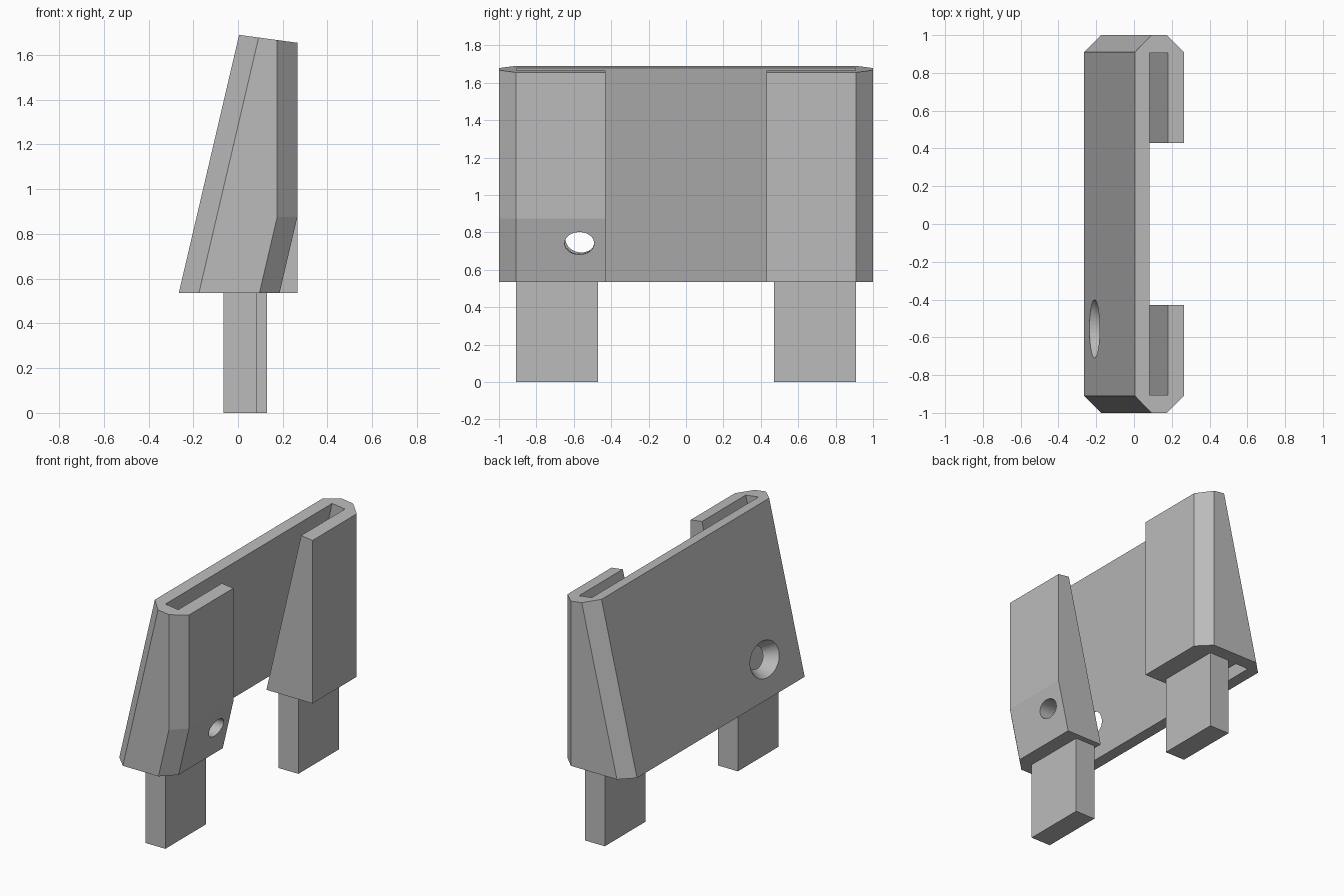
import bpy, bmesh, math

if "Cube" in bpy.data.objects:
    bpy.data.objects.remove(bpy.data.objects["Cube"])

grey = bpy.data.materials.new("light grey")
grey.use_nodes = True
grey.diffuse_color = (0.5, 0.5, 0.5, 1)
grey.node_tree.nodes["Principled BSDF"].inputs["Base Color"].default_value = grey.diffuse_color


def loft(name, rings):
    """Skin a stack of matching point loops and cap both ends."""
    bm = bmesh.new()
    loops = [[bm.verts.new(p) for p in ring] for ring in rings]
    for a, b in zip(loops, loops[1:]):
        for i in range(len(a)):
            j = (i + 1) % len(a)
            bm.faces.new((a[i], a[j], b[j], b[i]))
    bm.faces.new(loops[0])
    bm.faces.new(loops[-1])
    bmesh.ops.recalc_face_normals(bm, faces=bm.faces)
    mesh = bpy.data.meshes.new(name)
    bm.to_mesh(mesh)
    bm.free()
    mesh.materials.append(grey)
    obj = bpy.data.objects.new(name, mesh)
    bpy.context.collection.objects.link(obj)
    return obj


BASE, BEND, TOP = 0.535, 0.875, 1.69   # key heights
LEAN, FALL = 0.27 / 1.155, 0.135       # back lean, slope of the top
BACK, FRONT, CUT = -0.265, 0.265, 0.09


def leaning(offset, y, z):
    """Point that follows the leaning back; z None puts it on the sloped top."""
    if z is None:
        z = BASE + (TOP - BASE - FALL * (BACK + offset - 0.005)) / (1 + FALL * LEAN)
    return (BACK + offset + LEAN * (z - BASE), y, z)


def upright(x, y, z):
    return (x, y, TOP - FALL * (x - 0.005) if z is None else z)


def half_section(side, z):
    """Half of the C-shaped section: back, chamfers, hook and slot."""
    front = FRONT
    if side < 0 and z is not None:
        front -= LEAN * (BEND - z)     # this hook tapers below the bend
    return [leaning(0, side * 0.91, z), leaning(CUT, side, z),
            upright(front - CUT, side, z), upright(front, side * 0.91, z),
            upright(front, side * 0.43, z), leaning(0.18, side * 0.43, z),
            leaning(0.18, side * 0.905, z), leaning(0.08, side * 0.905, z)]


# Body with its two hooks
body = loft("clip_body", [half_section(-1, z) + half_section(1, z)[::-1]
                          for z in (BASE, BEND, None)])


# Countersunk hole through the back plate and one hook
def oval(x, y, z, ry, rz, n=40):
    turns = [2 * math.pi * i / n for i in range(n)]
    return [(x + LEAN * rz * math.sin(t), y + ry * math.cos(t), z + rz * math.sin(t))
            for t in turns]


cutter = loft("hole_cutter", [oval(-0.29, -0.55, 0.785, 0.227, 0.158),
                              oval(-0.21, -0.555, 0.775, 0.155, 0.115),
                              oval(-0.13, -0.56, 0.765, 0.083, 0.072),
                              oval(-0.03, -0.57, 0.745, 0.079, 0.06),
                              oval(0.32, -0.57, 0.74, 0.079, 0.06)])
cutter.hide_render = True
cut = body.modifiers.new("hole", 'BOOLEAN')
cut.operation, cut.solver, cut.object = 'DIFFERENCE', 'EXACT', cutter
bpy.context.view_layer.objects.active = body
bpy.ops.object.modifier_apply(modifier=cut.name)
bpy.data.objects.remove(cutter)

# Legs under the hooks
for name, x, side in (("right_leg", -0.065, -1), ("left_leg", -0.02, 1)):
    corners = [(x, 0.47), (x + 0.15, 0.47), (x + 0.15, 0.91), (x, 0.91)]
    loft(name, [[(px, side * py, z) for px, py in corners] for z in (0, BASE + 0.01)])
